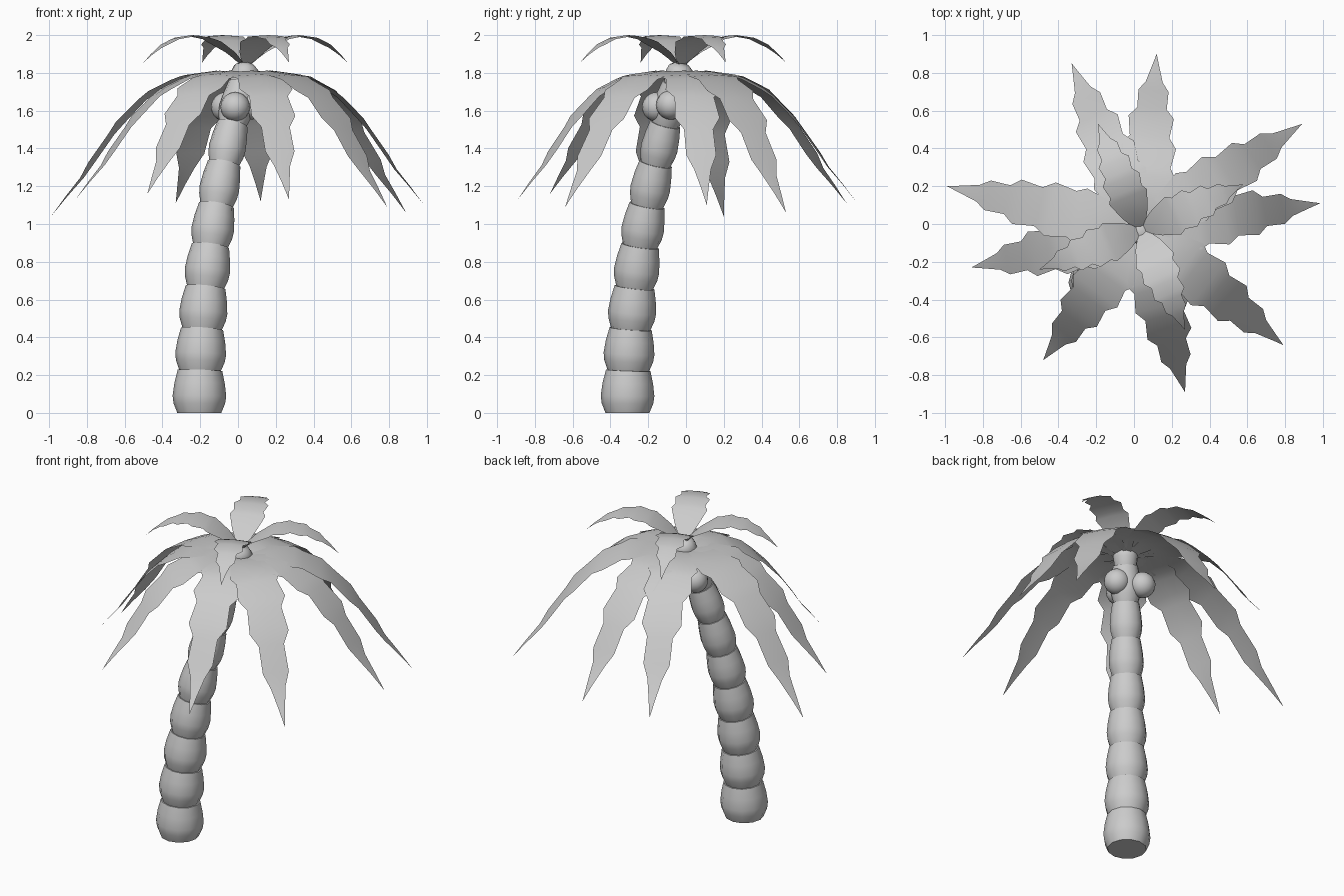
import bpy, bmesh, math
from mathutils import Vector

cube = bpy.data.objects.get("Cube")
if cube:
    bpy.data.objects.remove(cube, do_unlink=True)

grey = bpy.data.materials.new("plain_grey")
grey.use_nodes = True
COLOUR = (0.6, 0.6, 0.6, 1)
grey.diffuse_color = COLOUR
grey.node_tree.nodes["Principled BSDF"].inputs["Base Color"].default_value = COLOUR


def finish(name, bm, angle):
    bmesh.ops.recalc_face_normals(bm, faces=bm.faces)
    mesh = bpy.data.meshes.new(name)
    bm.to_mesh(mesh)
    bm.free()
    mesh.materials.append(grey)
    ob = bpy.data.objects.new(name, mesh)
    bpy.context.collection.objects.link(ob)
    bpy.ops.object.select_all(action='DESELECT')
    ob.select_set(True)
    bpy.context.view_layer.objects.active = ob
    bpy.ops.object.shade_smooth_by_angle(angle=math.radians(angle))
    return ob


# Trunk: stacked bulging segments along a leaning curve
def trunk_point(z):
    u = (z / 1.84) ** 2
    return Vector((-0.205 + 0.255 * u, -0.31 + 0.29 * u, z))


def trunk_segment(name, z0, z1, radius, profile, sides=12):
    bm = bmesh.new()
    rings = []
    for f, scale in profile:
        z = z0 + (z1 - z0) * f
        centre = trunk_point(z)
        tangent = trunk_point(z + 0.01) - trunk_point(z - 0.01)
        tilt = Vector((0, 0, 1)).rotation_difference(tangent)
        if z == 0:
            tilt.identity()
        ring = []
        for i in range(sides):
            a = math.tau * i / sides
            offset = Vector((math.cos(a), math.sin(a), 0)) * radius * scale
            ring.append(bm.verts.new(centre + tilt @ offset))
        rings.append(ring)
    for low, high in zip(rings, rings[1:]):
        for i in range(sides):
            j = (i + 1) % sides
            bm.faces.new((low[i], low[j], high[j], high[i]))
    bm.faces.new(rings[0][::-1])
    bm.faces.new(rings[-1])
    finish(name, bm, 45)


BULGE = [(0, 0.82), (0.22, 0.96), (0.4, 1), (0.7, 0.94), (1, 0.83)]
JOINTS = [0, 0.225, 0.445, 0.665, 0.885, 1.1, 1.32, 1.53, 1.74]
for i, (z0, z1) in enumerate(zip(JOINTS, JOINTS[1:])):
    trunk_segment(f"trunk_segment_{i + 1}", z0, z1, 0.142 - 0.0073 * i, BULGE)
trunk_segment("trunk_top", 1.74, 1.845, 0.075, [(0, 0.9), (0.5, 1), (0.8, 0.9), (1, 0.5)])

# Coconuts clustered under the crown
for i, place in enumerate([(-0.065, 0.0, 1.62), (-0.015, -0.155, 1.62), (0.065, -0.08, 1.63)]):
    bm = bmesh.new()
    bmesh.ops.create_uvsphere(bm, u_segments=16, v_segments=10, radius=0.078)
    bmesh.ops.translate(bm, verts=bm.verts, vec=place)
    finish(f"coconut_{i + 1}", bm, 60)

# Fronds: toothed blades; each station is (reach, half width, droop)
CROWN = Vector((0.04, -0.03, 0))
STATIONS = [(0.03, 0.04, 0.03), (0.15, 0.1, 0), (0.31, 0.15, 0.03), (0.36, 0.125, 0.055),
            (0.47, 0.145, 0.13), (0.53, 0.105, 0.19), (0.64, 0.12, 0.34),
            (0.69, 0.078, 0.43), (0.79, 0.08, 0.62), (0.84, 0.045, 0.73),
            (0.92, 0.022, 0.86)]


def frond(name, tip, height, width):
    reach = Vector((tip[0], tip[1], 0)) - CROWN
    side = Vector((-reach.y, reach.x, 0)).normalized()
    bm = bmesh.new()
    rows = []
    for t, half, droop in STATIONS:
        mid = CROWN + reach * t + Vector((0, 0, height(t, droop)))
        edge = side * half * width
        sag = Vector((0, 0, 0.06 * half * width))
        rows.append([bm.verts.new(p) for p in (mid - edge - sag, mid, mid + edge - sag)])
    for a, b in zip(rows, rows[1:]):
        for k in (0, 1):
            bm.faces.new((a[k], a[k + 1], b[k + 1], b[k]))
    point = bm.verts.new(CROWN + reach + Vector((0, 0, height(1, 1))))
    last = rows[-1]
    for k in (0, 1):
        bm.faces.new((last[k], last[k + 1], point))
    finish(name, bm, 60)


LOWER_TIPS = [(-0.33, 0.85, 1.11), (0.12, 0.9, 1.12), (0.89, 0.53, 1.06),
              (0.985, 0.11, 1.1), (0.79, -0.64, 1.09), (0.27, -0.89, 1.13),
              (-0.48, -0.72, 1.16), (-0.86, -0.23, 1.13), (-0.99, 0.2, 1.04)]
for i, tip in enumerate(LOWER_TIPS):
    frond(f"lower_frond_{i + 1}", tip,
          lambda t, droop: 1.812 - (1.812 - tip[2]) * droop, 1.0)

UPPER_TIPS = [(-0.19, 0.53), (0.58, 0.21), (0.27, -0.56), (-0.5, -0.24)]
for i, tip in enumerate(UPPER_TIPS):
    frond(f"upper_frond_{i + 1}", tip,
          lambda t, droop: 1.83 + 0.17 * (1 - ((t - 0.52) / 0.52) ** 2), 0.72)
